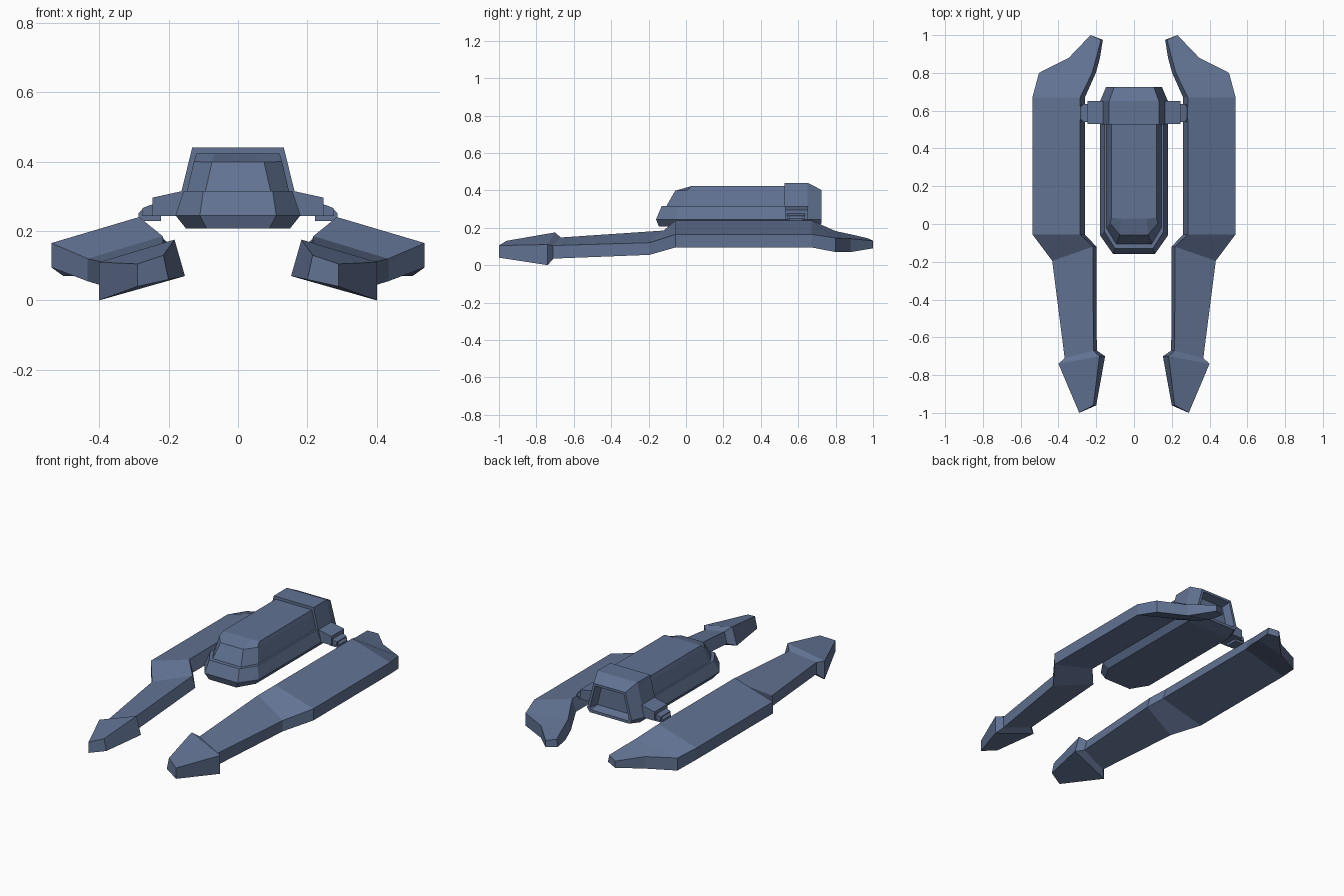
import bpy, bmesh
from mathutils import Vector


def loft(name, rings, mirror=False, edit=None):
    """Skin a stack of equal-length vertex rings and cap both ends."""
    bm = bmesh.new()
    loops = [[bm.verts.new(p) for p in ring] for ring in rings]
    n = len(loops[0])
    for a, b in zip(loops, loops[1:]):
        for i in range(n):
            j = (i + 1) % n
            bm.faces.new((a[i], a[j], b[j], b[i]))
    bm.faces.new(loops[0][::-1])
    end = bm.faces.new(loops[-1])
    bmesh.ops.recalc_face_normals(bm, faces=bm.faces)
    if edit:
        edit(bm, end)
    mesh = bpy.data.meshes.new(name)
    bm.to_mesh(mesh)
    bm.free()
    obj = bpy.data.objects.new(name, mesh)
    bpy.context.collection.objects.link(obj)
    mat = bpy.data.materials.get("hull_blue") or bpy.data.materials.new("hull_blue")
    mat.diffuse_color = (0.12, 0.17, 0.29, 1)
    mesh.materials.append(mat)
    if mirror:
        mod = obj.modifiers.new("mirror", 'MIRROR')
        mod.use_clip = False
        mod.use_mirror_merge = False
    return obj


def prism(name, profile, y0, y1):
    """Extrude an x-z profile along y, mirrored to both sides."""
    return loft(name, [[(x, y, z) for x, z in profile] for y in (y0, y1)], True)


def plan(z_front, z_side, half, nose, y_front, y_corner, y_back):
    """Plan outline with a chamfered nose."""
    return [(half, y_back, z_side), (half, y_corner, z_side), (nose, y_front, z_front),
            (-nose, y_front, z_front), (-half, y_corner, z_side), (-half, y_back, z_side)]


# Side pods: outer x, y, top z, bottom z, then inner x, y, top z, bottom z, lean
pod = [
    (0.29, -1.00, 0.105, 0.04, 0.215, -0.96, 0.13, 0.06, 0.015),
    (0.40, -0.74, 0.11, 0.00, 0.183, -0.70, 0.175, 0.07, 0.03),
    (0.367, -0.71, 0.105, 0.035, 0.215, -0.67, 0.148, 0.08, 0.018),
    (0.433, -0.195, 0.12, 0.055, 0.217, -0.12, 0.185, 0.118, 0.018),
    (0.538, -0.055, 0.165, 0.095, 0.285, -0.055, 0.24, 0.168, 0.025),
    (0.538, 0.67, 0.165, 0.095, 0.285, 0.67, 0.24, 0.168, 0.025),
    (0.503, 0.80, 0.145, 0.07, 0.222, 0.80, 0.182, 0.125, 0.02),
    (0.345, 0.88, 0.142, 0.07, 0.20, 0.88, 0.165, 0.105, 0.02),
    (0.23, 1.00, 0.13, 0.09, 0.175, 0.975, 0.143, 0.10, 0.01),
]
loft("side_pod", [[(xo, yo, zt), (xo, yo, zb), (xi - d, yi, zib), (xi, yi, zit)]
                  for xo, yo, zt, zb, xi, yi, zit, zib, d in pod], True)

# Lower hull with a bevelled waist
loft("lower_hull", [
    plan(0.207, 0.207, 0.15, 0.09, -0.145, -0.045, 0.60),
    plan(0.245, 0.245, 0.18, 0.11, -0.16, -0.06, 0.60),
    plan(0.315, 0.315, 0.157, 0.10, -0.13, -0.04, 0.60)])

# Cabin with a sloping windscreen
loft("cabin", [
    plan(0.31, 0.31, 0.148, 0.095, -0.108, -0.02, 0.60),
    plan(0.398, 0.40, 0.127, 0.075, -0.058, 0.005, 0.60),
    plan(0.423, 0.423, 0.12, 0.068, 0.03, 0.031, 0.60)])


# Engine housing: flared collar with a recessed tail panel
def recess(bm, end):
    bmesh.ops.inset_individual(bm, faces=[end], thickness=0.018)
    bmesh.ops.inset_individual(bm, faces=[end], thickness=0.016, depth=-0.05)


def collar(y, top, x_top, waist, floor, x_floor):
    return [(x_top, y, top), (waist, y, 0.245), (x_floor, y, floor),
            (-x_floor, y, floor), (-waist, y, 0.245), (-x_top, y, top)]


loft("engine_housing", [
    collar(0.527, 0.44, 0.132, 0.18, 0.207, 0.15),
    collar(0.65, 0.44, 0.132, 0.18, 0.207, 0.15),
    collar(0.725, 0.402, 0.105, 0.148, 0.222, 0.13)], edit=recess)

# Struts joining body and pods
prism("strut", [(0.13, 0.316), (0.16, 0.315), (0.247, 0.296), (0.247, 0.243), (0.13, 0.243)],
      0.53, 0.652)
prism("strut_joint", [(0.235, 0.278), (0.252, 0.275), (0.275, 0.266), (0.277, 0.243), (0.235, 0.243)],
      0.54, 0.635)
prism("strut_foot", [(0.222, 0.25), (0.275, 0.262), (0.287, 0.25), (0.286, 0.238), (0.27, 0.229), (0.222, 0.229)],
      0.55, 0.625)
